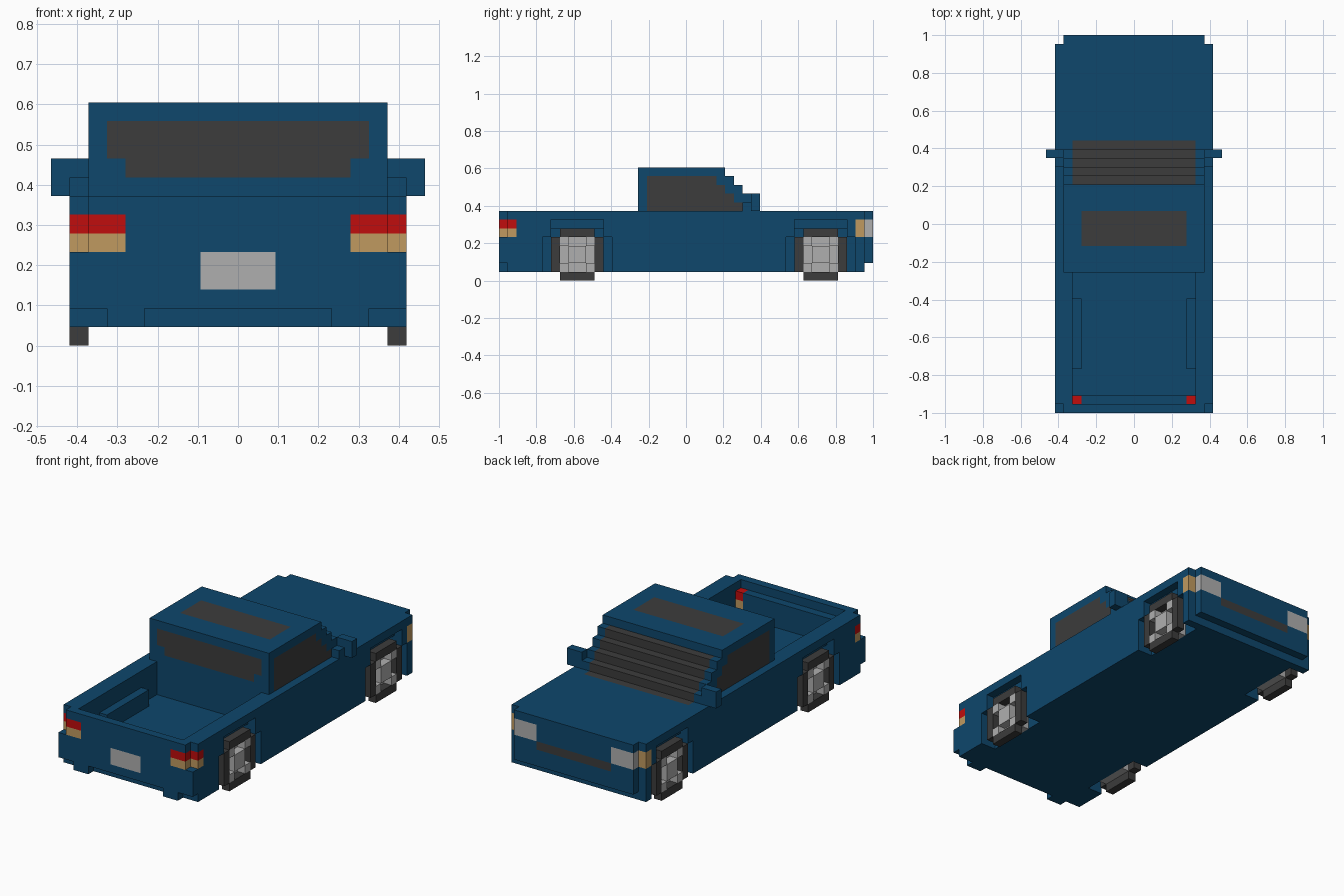
import bpy, bmesh
from itertools import product

if "Cube" in bpy.data.objects:
    bpy.data.objects.remove(bpy.data.objects["Cube"], do_unlink=True)

U = 2 / 43  # size of one block; the truck is 43 blocks long


def material(name, rgb):
    m = bpy.data.materials.new(name)
    m.use_nodes = True
    m.diffuse_color = (*rgb, 1)
    bsdf = next(n for n in m.node_tree.nodes if n.type == 'BSDF_PRINCIPLED')
    bsdf.inputs["Base Color"].default_value = (*rgb, 1)
    return m


MATS = [
    material("body blue", (0.0044, 0.063, 0.15)),
    material("dark grey", (0.045, 0.045, 0.045)),
    material("light grey", (0.43, 0.43, 0.43)),
    material("lamp red", (0.53, 0.004, 0.004)),
    material("lamp amber", (0.53, 0.323, 0.117)),
]
BLUE, DARK, GREY, RED, AMBER = range(5)


class Blocks:
    """A part made of unit blocks: x centred, y counted from the tail, z from the ground."""

    def __init__(self):
        self.cells = {}

    def region(self, x, y, z, mirror):
        spans = [x, (-x[1], -x[0])] if mirror else [x]
        for s in spans:
            yield from product(range(*s), range(*y), range(*z))

    def fill(self, x, y, z, mat=BLUE, mirror=False):
        for c in self.region(x, y, z, mirror):
            self.cells[c] = mat

    def carve(self, x, y, z, mirror=False):
        for c in self.region(x, y, z, mirror):
            self.cells.pop(c, None)

    def paint(self, x, y, z, mat, mirror=False):
        for c in self.region(x, y, z, mirror):
            if c in self.cells:
                self.cells[c] = mat

    def build(self, name):
        """Make a mesh from the exposed block sides only."""
        bm = bmesh.new()
        verts = {}

        def vert(p):
            if p not in verts:
                verts[p] = bm.verts.new((p[0] * U, p[1] * U - 1, p[2] * U))
            return verts[p]

        used = sorted(set(self.cells.values()))
        for c, mat in self.cells.items():
            for axis, side in product(range(3), (0, 1)):
                near = list(c)
                near[axis] += 2 * side - 1
                if tuple(near) in self.cells:
                    continue
                a, b = (axis + 1) % 3, (axis + 2) % 3
                loop = []
                for da, db in ((0, 0), (1, 0), (1, 1), (0, 1)):
                    p = list(c)
                    p[axis] += side
                    p[a] += da
                    p[b] += db
                    loop.append(vert(tuple(p)))
                face = bm.faces.new(loop if side else loop[::-1])
                face.material_index = used.index(mat)
        mesh = bpy.data.meshes.new(name)
        bm.to_mesh(mesh)
        bm.free()
        for m in used:
            mesh.materials.append(MATS[m])
        ob = bpy.data.objects.new(name, mesh)
        bpy.context.collection.objects.link(ob)
        return ob


# Lower body with cut front corners and front lip
body = Blocks()
body.fill((-9, 9), (0, 43), (1, 8))
body.carve((8, 9), (42, 43), (1, 8), mirror=True)
body.carve((-9, 9), (42, 43), (1, 2))

# Rear bumper recesses and notched tail corners
body.carve((-5, 5), (0, 1), (1, 2))
body.carve((7, 9), (0, 1), (1, 2), mirror=True)
body.carve((8, 9), (0, 1), (5, 8), mirror=True)

# Load bed with tailgate ledge and inner wheel housings
body.carve((-7, 7), (1, 16), (4, 8))
body.fill((-7, 7), (1, 2), (4, 7))
body.fill((6, 7), (5, 13), (4, 6), mirror=True)

# Stepped wheel arches
WHEELS = {"rear": 9, "front": 37}
for mid in WHEELS.values():
    body.carve((7, 9), (mid - 4, mid + 4), (1, 5), mirror=True)
    body.carve((7, 9), (mid - 3, mid + 3), (5, 6), mirror=True)
    body.carve((8, 9), (mid - 3, mid + 3), (6, 7), mirror=True)

# Tail lamps, number plate, headlamps, side lamps, grille, windscreen foot
body.paint((6, 9), (0, 2), (6, 7), RED, mirror=True)
body.paint((6, 9), (0, 2), (5, 6), AMBER, mirror=True)
body.paint((-2, 2), (0, 1), (3, 5), GREY)
body.paint((5, 8), (42, 43), (5, 7), GREY, mirror=True)
body.paint((8, 9), (41, 42), (5, 7), AMBER, mirror=True)
body.paint((-5, 5), (42, 43), (4, 5), DARK)
body.paint((-7, 7), (30, 31), (7, 8), DARK)
body.build("truck_body")

# Cab: each layer up is one block shorter, giving a stepped windscreen
cab = Blocks()
for z in range(8, 13):
    end = 38 - z
    cab.fill((-8, 8), (16, end), (z, z + 1))
    if z < 12:
        cab.paint((-7, 7), (end - 1, end), (z, z + 1), DARK)
        cab.paint((7, 8), (17, min(end - 2, 36 - z)), (z, z + 1), DARK, mirror=True)
# Rear window and sunroof
cab.paint((-7, 7), (16, 17), (10, 12), DARK)
cab.paint((-6, 6), (16, 17), (9, 10), DARK)
cab.paint((-6, 6), (19, 23), (12, 13), DARK)
cab.build("cab")

# Door mirrors and wheels on both sides
for side, sign in (("left", 1), ("right", -1)):
    def span(a, b):
        return (a, b) if sign > 0 else (-b, -a)

    mirror = Blocks()
    mirror.fill(span(8, 10), (29, 30), (8, 10))
    mirror.fill(span(8, 9), (28, 29), (8, 9))
    mirror.build(side + "_door_mirror")

    for end, mid in WHEELS.items():
        tyre = Blocks()
        tyre.fill(span(8, 9), (mid - 2, mid + 2), (0, 6), DARK)
        tyre.fill(span(8, 9), (mid - 3, mid + 3), (1, 5), DARK)
        tyre.carve(span(8, 9), (mid - 2, mid + 2), (1, 5))
        tyre.build(f"{end}_{side}_tyre")

        # Hub with raised centre and corners
        hub = Blocks()
        hub.fill(span(7, 8), (mid - 2, mid + 2), (1, 5), GREY)
        hub.fill(span(8, 9), (mid - 1, mid + 1), (2, 4), GREY)
        for y, z in product((mid - 2, mid + 1), (1, 4)):
            hub.fill(span(8, 9), (y, y + 1), (z, z + 1), GREY)
        hub.build(f"{end}_{side}_hub")
